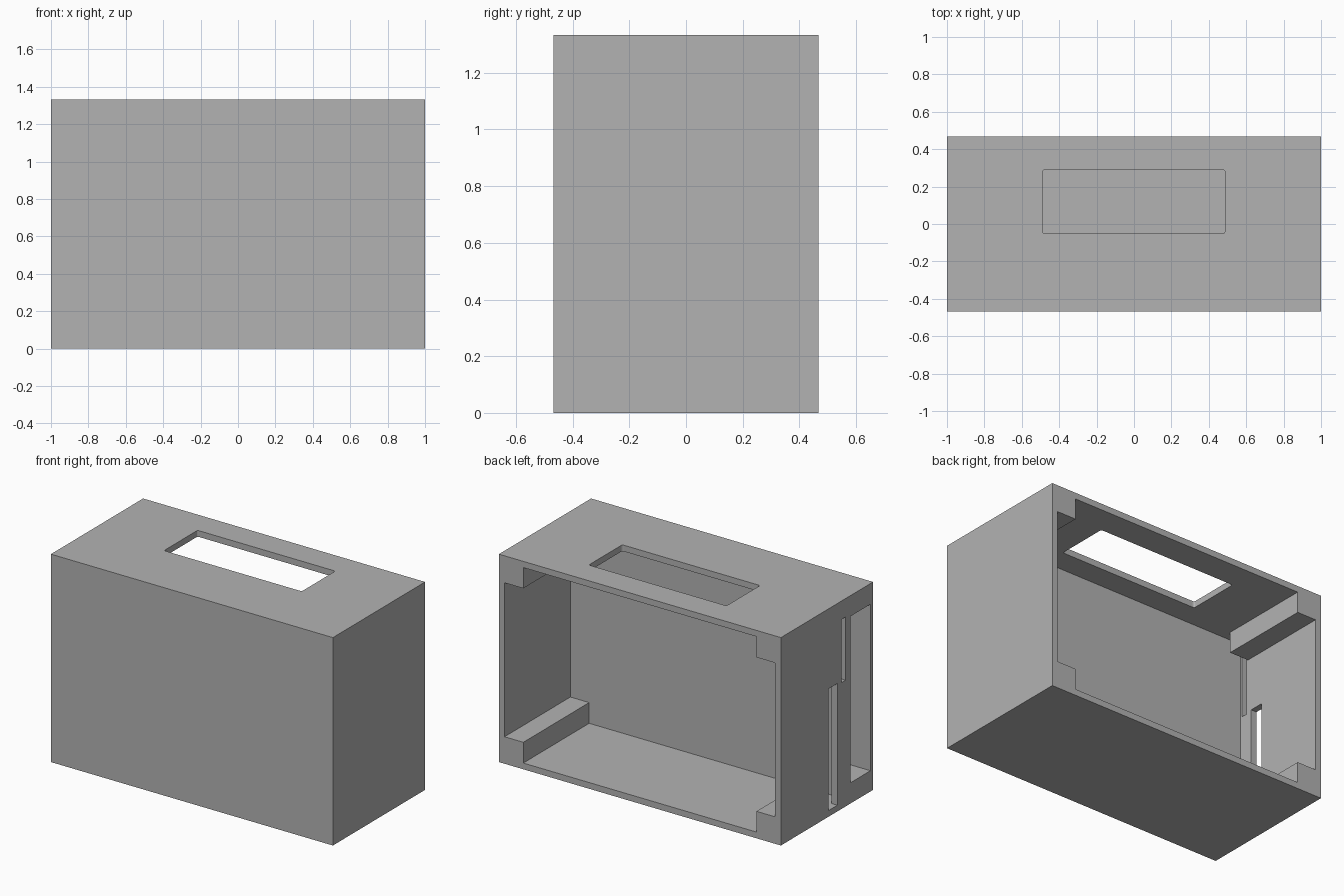
import bpy
import bmesh

W, D, H = 2.0, 0.934, 1.333      # outer size
T = 0.04                         # wall thickness
C = 0.173                        # corner post reach from the outer faces
PARTITION = -0.2                 # inner face of the double front wall

if "Cube" in bpy.data.objects:
    bpy.data.objects.remove(bpy.data.objects["Cube"], do_unlink=True)

grey = bpy.data.materials.new("plain_grey")
grey.use_nodes = True
grey.diffuse_color = (0.45, 0.45, 0.45, 1)
grey.node_tree.nodes["Principled BSDF"].inputs["Base Color"].default_value = grey.diffuse_color


def add_object(name, bm):
    bmesh.ops.recalc_face_normals(bm, faces=bm.faces)
    mesh = bpy.data.meshes.new(name)
    bm.to_mesh(mesh)
    bm.free()
    mesh.materials.append(grey)
    obj = bpy.data.objects.new(name, mesh)
    bpy.context.collection.objects.link(obj)
    return obj


def box(name, xs, ys, zs, corner_radius=0):
    """Box between the given limits, with optional rounded upright edges."""
    bm = bmesh.new()
    bmesh.ops.create_cube(bm, size=1)
    for v in bm.verts:
        v.co = [lim[int(c > 0)] for lim, c in zip((xs, ys, zs), v.co)]
    if corner_radius:
        upright = [e for e in bm.edges
                   if abs(e.verts[0].co.z - e.verts[1].co.z) > 1e-4]
        bmesh.ops.bevel(bm, geom=upright, offset=corner_radius, segments=4,
                        affect='EDGES', profile=0.5)
    return add_object(name, bm)


def room_prism(name, y0, y1):
    """Rectangular room with a square post left standing in each corner."""
    xo, xi = W / 2 - T, W / 2 - C
    zo, zi = H / 2 - T, H / 2 - C
    quarter = [(xo, zi), (xi, zi), (xi, zo)]
    profile = []
    for sx, sz in ((1, 1), (-1, 1), (-1, -1), (1, -1)):
        pts = quarter if sx * sz > 0 else quarter[::-1]
        profile += [(sx * x, H / 2 + sz * z) for x, z in pts]
    bm = bmesh.new()
    face = bm.faces.new([bm.verts.new((x, y0, z)) for x, z in profile])
    ext = bmesh.ops.extrude_face_region(bm, geom=[face])
    for v in ext["geom"]:
        if isinstance(v, bmesh.types.BMVert):
            v.co.y = y1
    return add_object(name, bm)


def cut(body, cutter):
    cutter.hide_render = True
    mod = body.modifiers.new("cut", 'BOOLEAN')
    mod.operation = 'DIFFERENCE'
    mod.solver = 'EXACT'
    mod.object = cutter
    bpy.context.view_layer.objects.active = body
    bpy.ops.object.modifier_apply(modifier=mod.name)
    bpy.data.objects.remove(cutter, do_unlink=True)


# Outer block
case = box("enclosure", (-W / 2, W / 2), (-D / 2, D / 2), (0, H))

# Main room, open at the back
cut(case, room_prism("room_cutter", PARTITION, D))

# Right-hand posts stop short to clear the side slots
post_x = (-W / 2 + T, -0.7)
cut(case, box("upper_post_gap", post_x, (PARTITION, -0.133), (1.0, H - T)))
cut(case, box("lower_post_gap", post_x, (PARTITION, 0.0), (T, 0.3)))

# Flat pocket inside the front wall, open on the right side
cut(case, box("pocket_cutter", (-1.2, 0.87), (-0.44, -0.24), (0.133, 1.2)))

# Two narrow slots through the right wall
slot_x = (-1.2, -0.9)
cut(case, box("upper_slot", slot_x, (-0.187, -0.146), (0.81, 1.215)))
cut(case, box("lower_slot", slot_x, (-0.105, -0.013), (T, 0.82)))

# Window through the top
cut(case, box("top_window", (-0.49, 0.487), (-0.05, 0.29), (1.2, 1.5), 0.012))
